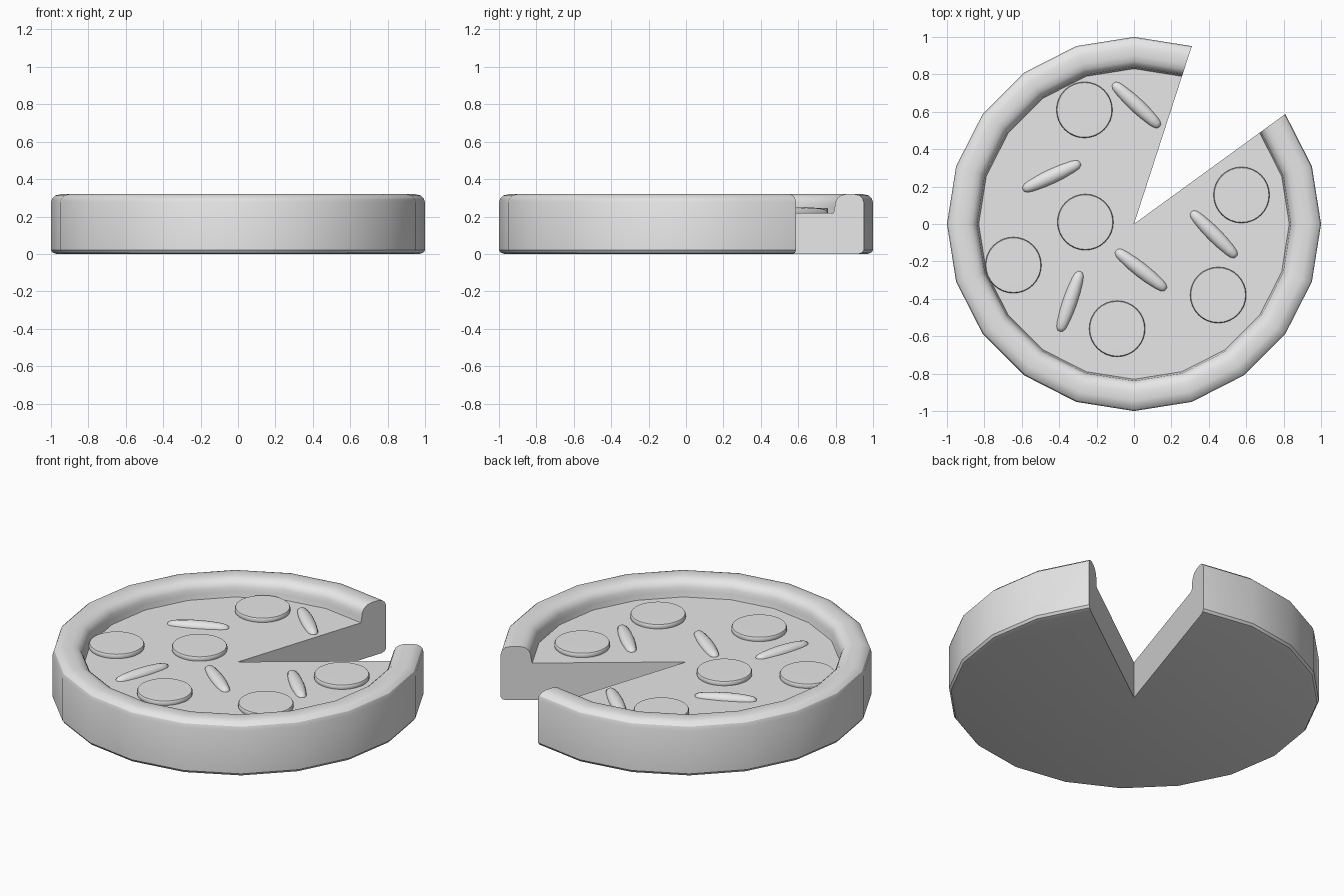
import bpy, bmesh, math
from mathutils import Matrix

if "Cube" in bpy.data.objects:
    bpy.data.objects.remove(bpy.data.objects["Cube"], do_unlink=True)

grey = bpy.data.materials.new("plain grey")
grey.use_nodes = True
grey.diffuse_color = (0.8, 0.8, 0.8, 1)
grey.node_tree.nodes["Principled BSDF"].inputs["Base Color"].default_value = (0.8, 0.8, 0.8, 1)


def lathe(name, profile, steps, start=0, sweep=360, angle=30):
    """Turn (radius, height) points about z; a partial sweep gets end caps."""
    bm = bmesh.new()
    rings = []
    for i in range(steps + 1):
        a = math.radians(start + sweep * i / steps)
        rings.append([bm.verts.new((r * math.cos(a), r * math.sin(a), z)) for r, z in profile])
    for p, q in zip(rings, rings[1:]):
        for j in range(len(profile) - 1):
            bm.faces.new((p[j], q[j], q[j + 1], p[j + 1]))
    if sweep < 360:
        bm.faces.new(rings[0])
        bm.faces.new(rings[-1][::-1])
    bmesh.ops.remove_doubles(bm, verts=bm.verts, dist=1e-5)
    bmesh.ops.dissolve_degenerate(bm, edges=bm.edges, dist=1e-5)
    bmesh.ops.recalc_face_normals(bm, faces=bm.faces)
    mesh = bpy.data.meshes.new(name)
    bm.to_mesh(mesh)
    bm.free()
    mesh.materials.append(grey)
    obj = bpy.data.objects.new(name, mesh)
    bpy.context.collection.objects.link(obj)
    bpy.ops.object.select_all(action='DESELECT')
    obj.select_set(True)
    bpy.context.view_layer.objects.active = obj
    bpy.ops.object.shade_smooth_by_angle(angle=math.radians(angle))
    return obj


# Base and raised crust, with one slice missing
TOP = 0.22
crust = [(0, 0), (0.97, 0), (0.99, 0.006), (1, 0.02), (1, 0.275), (0.993, 0.297),
         (0.975, 0.313), (0.945, 0.32), (0.9, 0.32), (0.87, 0.313), (0.85, 0.297),
         (0.839, 0.275), (0.836, 0.25), (0.83, TOP), (0, TOP)]
lathe("pizza_base", crust, 18, start=72, sweep=324)

# Round topping slices
disc = [(0, 0.2), (0.14, 0.2), (0.147, 0.215), (0.15, 0.225), (0.15, 0.238),
        (0.146, 0.245), (0, 0.246)]
spots = [(-0.265, 0.61), (-0.26, 0.01), (-0.645, -0.22), (-0.09, -0.56),
         (0.45, -0.38), (0.575, 0.155)]
for i, (x, y) in enumerate(spots):
    lathe(f"round_slice_{i + 1}", disc, 32, angle=40).location = (x, y, 0)

# Thin topping strips lying flat, tapered to rounded ends
half = [(0.04, 0), (0.038, 0.06), (0.032, 0.12), (0.026, 0.15), (0.014, 0.167), (0, 0.17)]
strip = [(r, -h) for r, h in reversed(half[1:])] + half
strips = [(0.013, 0.636, -43), (-0.44, 0.255, 25), (0.037, -0.246, -38),
          (0.427, -0.055, -45), (-0.342, -0.414, 71)]
for i, (x, y, turn) in enumerate(strips):
    obj = lathe(f"thin_strip_{i + 1}", strip, 12, angle=60)
    obj.data.transform(Matrix.Diagonal((0.85, 1, 1, 1)) @ Matrix.Identity(4))
    obj.data.transform(Matrix.Rotation(math.radians(90), 4, 'Y'))
    obj.rotation_euler.z = math.radians(turn)
    obj.location = (x, y, 0.216)
